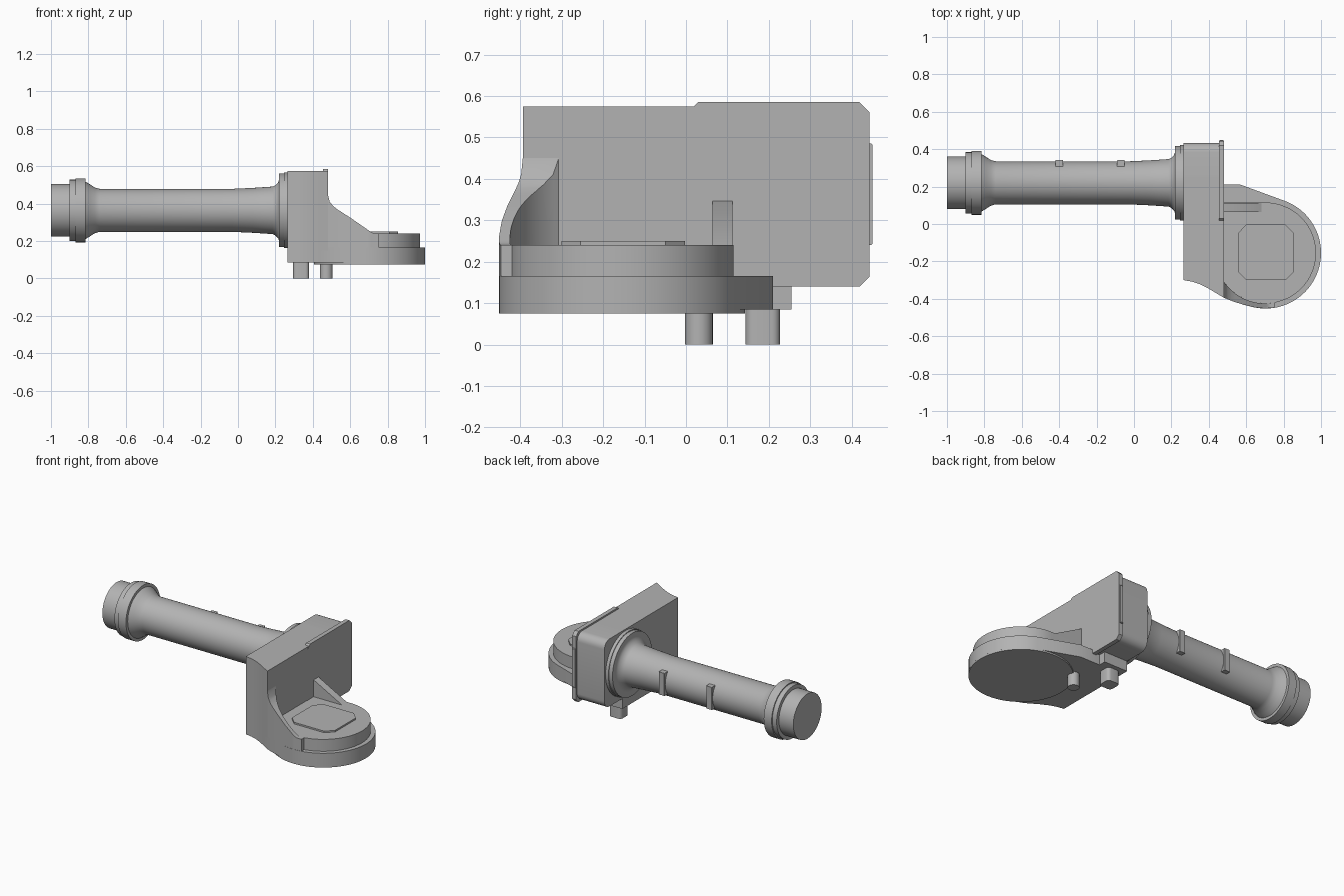
import bpy, bmesh, math
from mathutils import Vector

cube = bpy.data.objects.get("Cube")
if cube:
    bpy.data.objects.remove(cube, do_unlink=True)

grey = bpy.data.materials.new("plain_grey")
grey.use_nodes = True
colour = (0.45, 0.45, 0.45, 1)
grey.diffuse_color = colour
grey.node_tree.nodes["Principled BSDF"].inputs["Base Color"].default_value = colour

DISC = (0.703, -0.155)
DISC_R, SEAT_R = 0.297, 0.27


def finish(name, bm, smooth=True):
    bmesh.ops.remove_doubles(bm, verts=bm.verts, dist=0.0001)
    bmesh.ops.recalc_face_normals(bm, faces=bm.faces)
    mesh = bpy.data.meshes.new(name)
    bm.to_mesh(mesh)
    bm.free()
    mesh.materials.append(grey)
    obj = bpy.data.objects.new(name, mesh)
    bpy.context.collection.objects.link(obj)
    if smooth:
        bpy.ops.object.select_all(action="DESELECT")
        obj.select_set(True)
        bpy.context.view_layer.objects.active = obj
        bpy.ops.object.shade_smooth_by_angle(angle=math.radians(30))
    return obj


def prism(name, points, low, high, axis="z"):
    """Extrude a flat outline along one axis."""
    place = {"x": lambda a, b, c: (c, a, b),
             "y": lambda a, b, c: (a, c, b),
             "z": lambda a, b, c: (a, b, c)}[axis]
    bm = bmesh.new()
    face = bm.faces.new([bm.verts.new(place(a, b, low)) for a, b in points])
    ext = bmesh.ops.extrude_face_region(bm, geom=[face])
    shift = Vector(place(0, 0, high - low))
    bmesh.ops.translate(bm, vec=shift, verts=[v for v in ext["geom"] if isinstance(v, bmesh.types.BMVert)])
    return finish(name, bm)


def arc(centre, r, start, end, n):
    angles = [math.radians(start + (end - start) * i / n) for i in range(n + 1)]
    return [(centre[0] + r * math.cos(t), centre[1] + r * math.sin(t)) for t in angles]


def rounded(a0, a1, b0, b1, r, n=6):
    """Rectangle with rounded corners; n=1 gives chamfers."""
    corners = [(a1 - r, b1 - r), (a0 + r, b1 - r), (a0 + r, b0 + r), (a1 - r, b0 + r)]
    return [p for i, c in enumerate(corners) for p in arc(c, r, 90 * i, 90 * i + 90, n)]


def lerp(table, x):
    for (x0, y0), (x1, y1) in zip(table, table[1:]):
        if x <= x1:
            return y0 + (y1 - y0) * (x - x0) / (x1 - x0)
    return table[-1][1]


# Tube with end collar and flared neck, turned about the x direction
TUBE_Y, TUBE_Z = 0.22, 0.364
profile = [(-1, 0), (-1, 0.141), (-0.9, 0.141), (-0.9, 0.164), (-0.87, 0.164),
           (-0.87, 0.171), (-0.815, 0.171), (-0.815, 0.153), (-0.79, 0.138),
           (-0.765, 0.122), (-0.74, 0.115), (-0.03, 0.115), (0.08, 0.12),
           (0.185, 0.127), (0.2, 0.134), (0.215, 0.15), (0.22, 0.165), (0.22, 0.197),
           (0.245, 0.197), (0.245, 0.202), (0.27, 0.202), (0.27, 0)]
bm = bmesh.new()
ring = [bm.verts.new((x, TUBE_Y, TUBE_Z + r)) for x, r in profile]
edges = [bm.edges.new(pair) for pair in zip(ring, ring[1:])]
bmesh.ops.spin(bm, geom=ring + edges, cent=(0, TUBE_Y, TUBE_Z), axis=(1, 0, 0),
               angle=math.tau, steps=48)
finish("tube", bm)

# Two small lugs on the back of the tube
for i, x in enumerate((-0.4, -0.07)):
    prism(f"tube_lug_{i + 1}", rounded(x - 0.02, x + 0.02, 0.29, 0.343, 0.003, 1), 0.295, 0.437)

# Block behind the plate, with rounded far corners
prism("socket_block", rounded(0, 0.433, 0.15, 0.575, 0.05), 0.265, 0.47, "x")

# Upright wall with a curved front end
front_edge = [(0.265, -0.3), (0.31, -0.308), (0.35, -0.321), (0.4, -0.346), (0.44, -0.37),
              (0.48, -0.394)]
prism("upright_wall", front_edge + [(0.48, 0.25), (0.265, 0.25)], 0.15, 0.575)

# Thin chamfered mounting plate
prism("mounting_plate", rounded(0.005, 0.443, 0.14, 0.585, 0.024, 1), 0.455, 0.482, "x")
prism("plate_tab", rounded(0.4, 0.45, 0.24, 0.485, 0.003, 1), 0.458, 0.478, "x")

# Base slab flowing into the round end
slab = front_edge + [(0.53, -0.414), (0.58, -0.43)]
slab += arc(DISC, DISC_R, -105, 68, 48)
slab += [(0.57, 0.21), (0.43, 0.21), (0.43, 0.255), (0.265, 0.255)]
prism("base_slab", slab, 0.085, 0.165)
prism("base_disc", arc(DISC, DISC_R, 0, 354, 59), 0.075, 0.16)

# Raised seat and its chamfered pad
prism("seat", arc(DISC, SEAT_R, -145, 90, 48) + [(0.475, 0.115)], 0.16, 0.24)
pad = [(0.6, -0.3), (0.81, -0.3), (0.855, -0.255), (0.855, -0.05), (0.81, -0.003),
       (0.6, -0.003), (0.555, -0.05), (0.555, -0.255)]
prism("seat_pad", pad, 0.235, 0.25)

# Curved side wall sweeping down around the seat
outer = [(0.47, -0.388), (0.48, -0.394), (0.53, -0.414), (0.58, -0.43), (0.64, -0.445),
         (0.7, -0.452), (0.755, -0.447)]
height = [(0.47, 0.575), (0.48, 0.45), (0.49, 0.41), (0.51, 0.386), (0.53, 0.37),
          (0.6, 0.325), (0.72, 0.242), (0.755, 0.24)]
bm = bmesh.new()
sections = []
steps = 28
for i in range(steps + 1):
    x = 0.48 + 0.275 * i / steps
    inner_y = DISC[1] - math.sqrt(SEAT_R ** 2 - (x - DISC[0]) ** 2)
    outer_y, top = lerp(outer, x), lerp(height, x)
    sections.append([bm.verts.new((x, y, z)) for y, z in
                     ((inner_y, 0.16), (inner_y, top), (outer_y, top), (outer_y, 0.16))])
for a, b in zip(sections, sections[1:]):
    for k in range(4):
        m = (k + 1) % 4
        bm.faces.new((a[k], a[m], b[m], b[k]))
bm.faces.new(sections[0])
bm.faces.new(sections[-1])
finish("side_wall", bm)

# Triangular rib between upright wall and seat
prism("rib", [(0.475, 0.235), (0.69, 0.235), (0.48, 0.347), (0.475, 0.347)], 0.064, 0.112, "y")

# Two pegs under the slab
prism("rear_peg", rounded(0.295, 0.38, 0.144, 0.227, 0.02, 4), 0, 0.1)
prism("front_peg", arc((0.472, 0.031), 0.034, 0, 345, 23), 0, 0.1)
